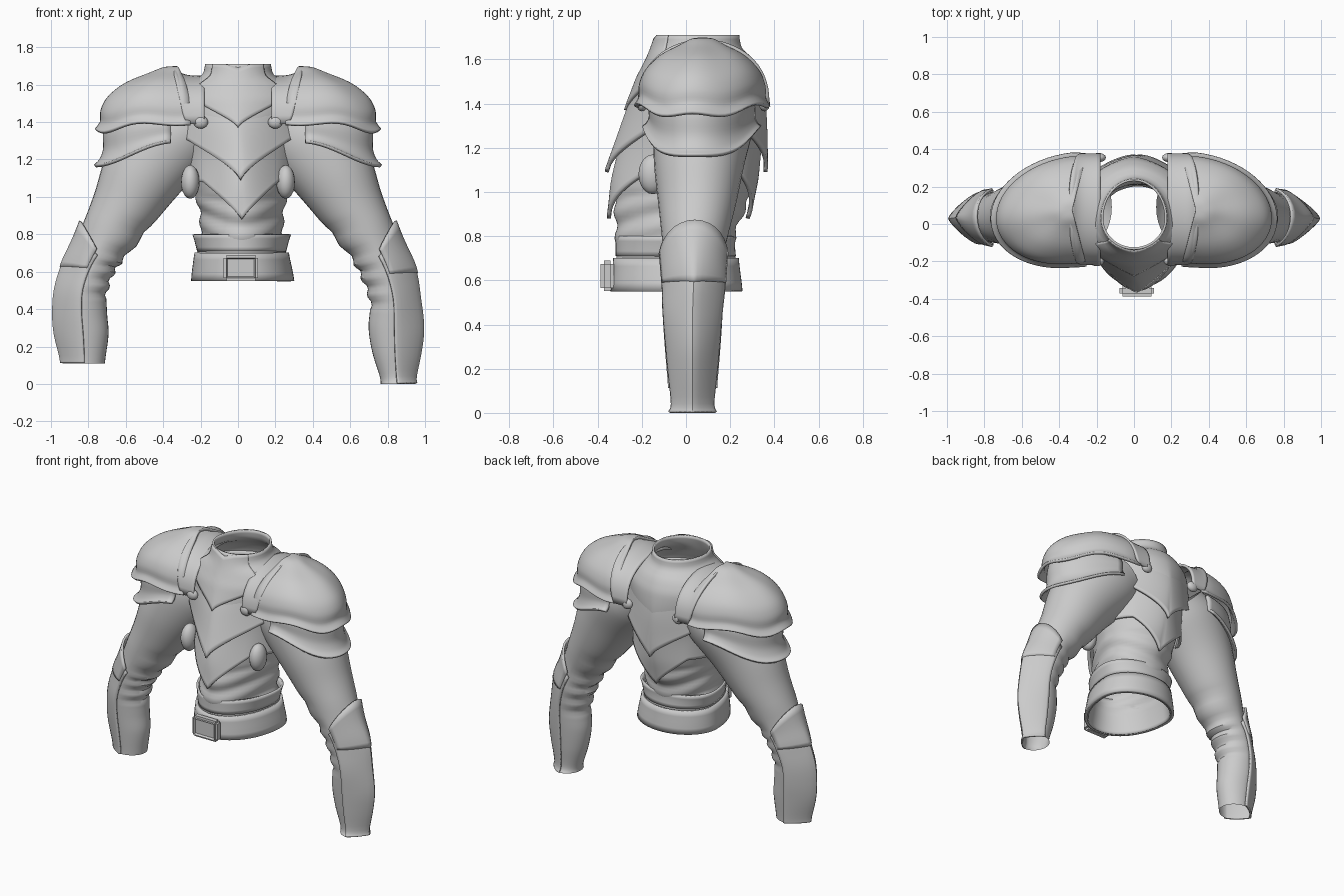
import bpy, bmesh
from math import sin, cos, pi, radians, copysign

if "Cube" in bpy.data.objects:
    bpy.data.objects.remove(bpy.data.objects["Cube"])

grey = bpy.data.materials.new("plain grey")
grey.use_nodes = True
grey.diffuse_color = (0.6, 0.6, 0.6, 1)
grey.node_tree.nodes["Principled BSDF"].inputs["Base Color"].default_value = grey.diffuse_color


def finish(name, bm, thick=0, angle=35):
    bmesh.ops.recalc_face_normals(bm, faces=bm.faces)
    mesh = bpy.data.meshes.new(name)
    bm.to_mesh(mesh)
    bm.free()
    mesh.materials.append(grey)
    obj = bpy.data.objects.new(name, mesh)
    bpy.context.collection.objects.link(obj)
    bpy.ops.object.select_all(action='DESELECT')
    obj.select_set(True)
    bpy.context.view_layer.objects.active = obj
    bpy.ops.object.shade_smooth_by_angle(angle=radians(angle))
    if thick:
        mod = obj.modifiers.new("thickness", 'SOLIDIFY')
        mod.thickness = thick
        mod.offset = 0


def grid(name, point, us, vs, thick=0, closed=False, side=1, angle=35):
    """Surface through point(u, v); u can wrap round."""
    bm = bmesh.new()
    rows = []
    for v in vs:
        row = []
        for u in us:
            x, y, z = point(u, v)
            row.append(bm.verts.new((x * side, y, z)))
        rows.append(row)
    n = len(us)
    for r0, r1 in zip(rows, rows[1:]):
        for i in range(n if closed else n - 1):
            j = (i + 1) % n
            bm.faces.new((r0[i], r0[j], r1[j], r1[i]))
    bmesh.ops.remove_doubles(bm, verts=bm.verts, dist=0.0002)
    finish(name, bm, thick, angle)


def span(a, b, n):
    return [a + (b - a) * i / n for i in range(n + 1)]


def around(n):
    return [2 * pi * i / n for i in range(n)]


def power(x, e):
    return copysign(abs(x) ** e, x)


def spline(rows, t):
    """Smooth blend of equal-length tuples by fractional index."""
    i = max(0, min(int(t), len(rows) - 2))
    f = t - i
    p = [rows[max(0, min(len(rows) - 1, i + k))] for k in (-1, 0, 1, 2)]
    return [b + 0.5 * f * (c - a + f * (2 * a - 5 * b + 4 * c - d + f * (3 * (b - c) + d - a)))
            for a, b, c, d in zip(*p)]


def blob(name, loc, size, side=1):
    bm = bmesh.new()
    bmesh.ops.create_uvsphere(bm, u_segments=16, v_segments=10, radius=1)
    for v in bm.verts:
        v.co = [(c * s + l) for c, s, l in zip(v.co, size, loc)]
        v.co.x *= side
    finish(name, bm)


# Torso sections: height, centre x, half width, front y, back y, roundness
TORSO = [(0.55, 0.025, 0.255, -0.32, 0.235, 2), (0.68, 0.02, 0.235, -0.31, 0.22, 2),
         (0.80, 0.02, 0.215, -0.31, 0.215, 1.9), (0.92, 0.02, 0.22, -0.315, 0.26, 1.7),
         (1.06, 0.015, 0.25, -0.32, 0.31, 1.5), (1.22, 0.01, 0.29, -0.295, 0.34, 1.4),
         (1.38, 0, 0.33, -0.26, 0.355, 1.45), (1.52, 0, 0.33, -0.21, 0.34, 1.7),
         (1.60, 0, 0.27, -0.17, 0.30, 1.8), (1.645, 0, 0.19, -0.15, 0.25, 1.9),
         (1.71, 0, 0.17, -0.13, 0.235, 2)]


def torso(a, z, off=0):
    """Point on the body at angle a (0 = front, positive = left) and height z."""
    i = 0
    while i < len(TORSO) - 2 and z > TORSO[i + 1][0]:
        i += 1
    t = i + (z - TORSO[i][0]) / (TORSO[i + 1][0] - TORSO[i][0])
    _, cx, rx, front, back, p = spline(TORSO, t)
    s, c, mid = sin(a), cos(a), 0.03
    x = cx + (rx + off) * power(s, 2 / p)
    if c > 0:
        return x, mid - (mid - front + off) * c ** (2 / p), z
    return x, mid - (back - mid + off) * c, z


def folds(a, v):
    ripple = 0.008 * sin(v * 55 + 2 * cos(2 * a)) if 0.72 < v < 1.0 else 0
    return torso(a, v, ripple)


grid("torso", folds, around(64), span(0.55, 1.71, 58), 0.012, closed=True)


def plate(name, mid, half, top, bottom, off_top, off_bottom, thick=0.018):
    """Layered armour sheet; top and bottom heights depend on the angle."""
    def point(a, v):
        d = abs(a)
        z = top(d) + (bottom(d) - top(d)) * v
        return torso(mid + a, z, off_top + (off_bottom - off_top) * v ** 1.5)
    grid(name, point, span(-half, half, 32), span(0, 1, 12), thick)


def vee(low, rise, width):
    return lambda d: low + rise * min(1, d / width)


for label, mid in (("chest", 0), ("back", pi)):
    plate("upper_" + label + "_plate", mid, 1.25, vee(1.52, 0, 1), vee(1.09, 0.22, 1.0), -0.012, 0.042)
    plate("lower_" + label + "_plate", mid, 1.35, vee(1.22, 0.1, 1.0), vee(0.88, 0.2, 0.85), -0.005, 0.036)
plate("collar_plate", 0, 0.85, vee(1.69, 0.02, 0.4), vee(1.37, 0.15, 0.8), 0.008, 0.012, 0.012)

# Waist bands and buckle
grid("belt", lambda a, z: torso(a, z, 0.012), around(56),
     span(0.55, 0.70, 4), 0.018, closed=True)
grid("upper_waist_band", lambda a, v: torso(a, 0.71 + 0.09 * v, 0.002 + 0.04 * v * sin(a) ** 2), around(56),
     span(0, 1, 4), 0.014, closed=True)
bm = bmesh.new()
bmesh.ops.create_cube(bm, size=1)
for v in bm.verts:
    v.co.x = v.co.x * 0.185 + 0.015
    v.co.y = v.co.y * 0.06 - 0.357
    v.co.z = v.co.z * 0.138 + 0.62
bmesh.ops.bevel(bm, geom=bm.edges[:], offset=0.015, segments=2, affect='EDGES')
bm.normal_update()
face = min(bm.faces, key=lambda f: f.calc_center_median().y)
bmesh.ops.inset_region(bm, faces=[face], thickness=0.01)
for v in face.verts:
    v.co.y += 0.015
finish("buckle", bm)

# Arm sections: x, y, z, half width, half depth, tilt in degrees
UPPER_ARM = [(0.26, 0.09, 1.38, 0.20, 0.21, 45), (0.38, 0.08, 1.30, 0.25, 0.225, 32),
             (0.50, 0.06, 1.13, 0.225, 0.205, 24), (0.605, 0.05, 0.94, 0.18, 0.175, 22),
             (0.73, 0.035, 0.73, 0.14, 0.138, 20)]
FOREARM = {1: [(0.80, 0.035, 0.59, 0.14, 0.132, 10), (0.835, 0.03, 0.45, 0.13, 0.122, 4),
               (0.84, 0.03, 0.30, 0.142, 0.11, 0), (0.843, 0.03, 0.17, 0.125, 0.098, 0),
               (0.85, 0.03, 0.04, 0.092, 0.085, 0), (0.855, 0.03, 0, 0.092, 0.1, 0)],
           -1: [(0.795, 0.035, 0.62, 0.135, 0.132, 10), (0.835, 0.03, 0.50, 0.135, 0.125, 4),
                (0.84, 0.03, 0.38, 0.14, 0.118, 0), (0.832, 0.03, 0.27, 0.14, 0.11, 0),
                (0.825, 0.03, 0.15, 0.118, 0.1, 0), (0.825, 0.03, 0.11, 0.113, 0.098, 0)]}


def limb(rows, a, t, off=0):
    """Arm surface; its outer half sharpens to a keel below the elbow."""
    x, y, z, ra, rb, tilt = spline(rows, t)
    tilt = radians(tilt)
    keel = max(0, min(1, (t - 3.5) / 1.8)) if cos(a) > 0 else 0
    e = 1 + 0.6 * keel
    r = (ra + off) * power(cos(a), e)
    return x + r * cos(tilt), y + (rb + off) * power(sin(a), e), z + r * sin(tilt)


# Pauldron profile: reach from the ridge, height fraction
DOME = [(0, 1), (0.15, 0.985), (0.32, 0.9), (0.62, 0.74), (0.83, 0.53), (0.92, 0.32),
        (0.93, 0.13), (1.0, 0)]
LAME = [(0.84, 1), (0.88, 0.7), (0.88, 0.35), (0.93, 0.12), (1.0, 0)]


def shoulder_dome(a, t):
    f, g = spline(DOME, t)
    d = abs(sin(a))
    rim = 1.345 + 0.05 * d ** 2 + 0.012 * cos(6 * a)
    out = 0.43 * f * cos(a)
    return 0.33 + out, 0.075 + 0.30 * f * sin(a) - 0.11 * max(0, out), rim + (1.69 - rim) * g


def shoulder_lame(a, t):
    f, g = spline(LAME, t)
    low = 1.165 + 0.13 * sin(a) ** 4
    out = 0.435 * f * cos(a)
    return 0.33 + out, 0.075 + 0.265 * f * sin(a) - 0.08 * out, low + (1.42 - low) * g


def shoulder_strap(a, v):
    down = 1 - max(0, cos(a)) ** 0.6
    inner, outer = 0.18, 0.345 - 0.07 * down
    rise = max(0, cos(a)) ** 0.75
    lift = 0.045 * v ** 4 * (1 - down)
    return inner + (outer - inner) * v, 0.08 + 0.29 * sin(a), 1.39 + (0.25 + lift) * rise


for side, word in ((1, "left_"), (-1, "right_")):
    arm = UPPER_ARM + FOREARM[side]
    last = len(arm) - 1

    def sleeve(a, t):
        inner = max(0, -cos(a)) if 3 < t < 6.3 else 0
        return limb(arm, a, t, 0.01 * inner * sin(t * 9))

    grid(word + "arm", sleeve, around(32), span(0, last, last * 6), closed=True, side=side)

    # Keeled forearm guard under a rounded elbow guard
    def guard(a, v):
        start = 4 + 0.3 * (a / 1.6) ** 2
        return limb(arm, a, start + (last - 0.15 - start) * v, 0.008)

    def elbow(a, v):
        start = 3.6 + 0.25 * a * a
        return limb(arm, a, start + (5.15 - 0.1 * abs(a) - start) * v, 0.018 - 0.006 * v)

    grid(word + "forearm_guard", guard, span(-1.6, 1.6, 14), span(0, 1, 20), 0.012, side=side, angle=25)
    grid(word + "elbow_guard", elbow, span(-1.4, 1.4, 14), span(0, 1, 8), 0.014, side=side)

    # Shoulder armour
    grid(word + "pauldron", shoulder_dome, span(-1.75, 1.75, 36), span(0, 7, 28), 0.018, side=side)
    grid(word + "pauldron_lame", shoulder_lame, span(-1.5, 1.5, 32), span(0, 4, 16), 0.018, side=side)
    grid(word + "shoulder_strap", shoulder_strap, span(-pi / 2, pi / 2, 32), span(0, 1, 8), 0.016, side=side)
    blob(word + "front_strap_end", (0.20, -0.20, 1.40), (0.04, 0.025, 0.035), side)
    blob(word + "back_strap_end", (0.19, 0.355, 1.40), (0.04, 0.025, 0.035), side)
    blob(word + "side_disc", (0.255, -0.15, 1.08), (0.05, 0.065, 0.09), side)
